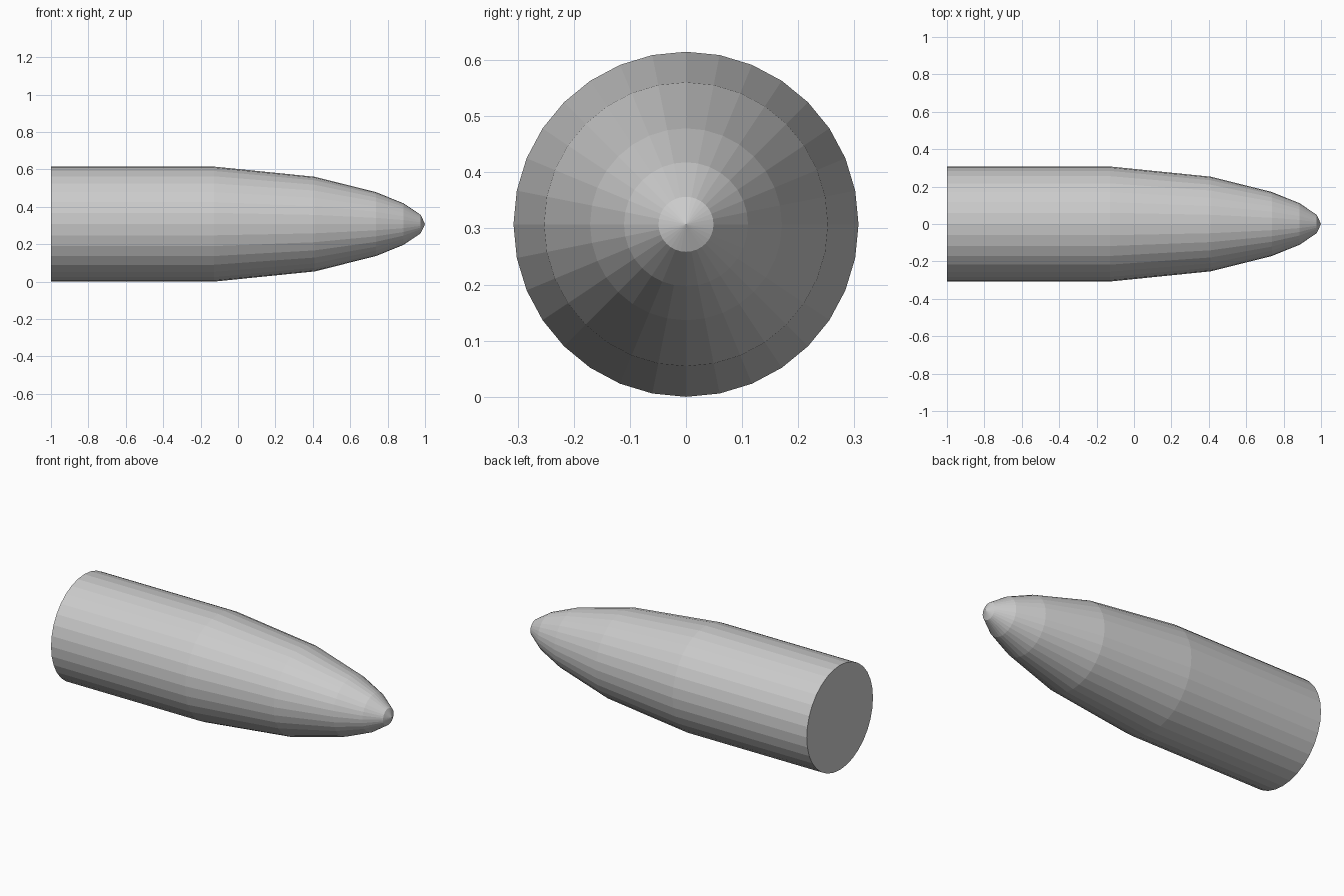
import bpy, bmesh
from math import cos, sin, tau

if "Cube" in bpy.data.objects:
    bpy.data.objects.remove(bpy.data.objects["Cube"])

SIDES = 32
R = 0.3075
# (x, radius) profile from the flat base to the last ring before the tip
PROFILE = [(-1, R), (-0.128, R), (0.41, 0.253), (0.737, 0.171), (0.886, 0.1105), (0.977, 0.049)]

bm = bmesh.new()
rings = [[bm.verts.new((x, r * cos(tau * i / SIDES), R + r * sin(tau * i / SIDES)))
          for i in range(SIDES)] for x, r in PROFILE]

# side walls
for a, b in zip(rings, rings[1:]):
    for i in range(SIDES):
        j = (i + 1) % SIDES
        bm.faces.new((a[i], a[j], b[j], b[i]))

# flat base and pointed tip
bm.faces.new(rings[0])
tip = bm.verts.new((1, 0, R))
for i in range(SIDES):
    bm.faces.new((rings[-1][i], rings[-1][(i + 1) % SIDES], tip))
bmesh.ops.recalc_face_normals(bm, faces=bm.faces)

mesh = bpy.data.meshes.new("pointed_cylinder")
bm.to_mesh(mesh)
bm.free()
bpy.context.collection.objects.link(bpy.data.objects.new("pointed_cylinder", mesh))
